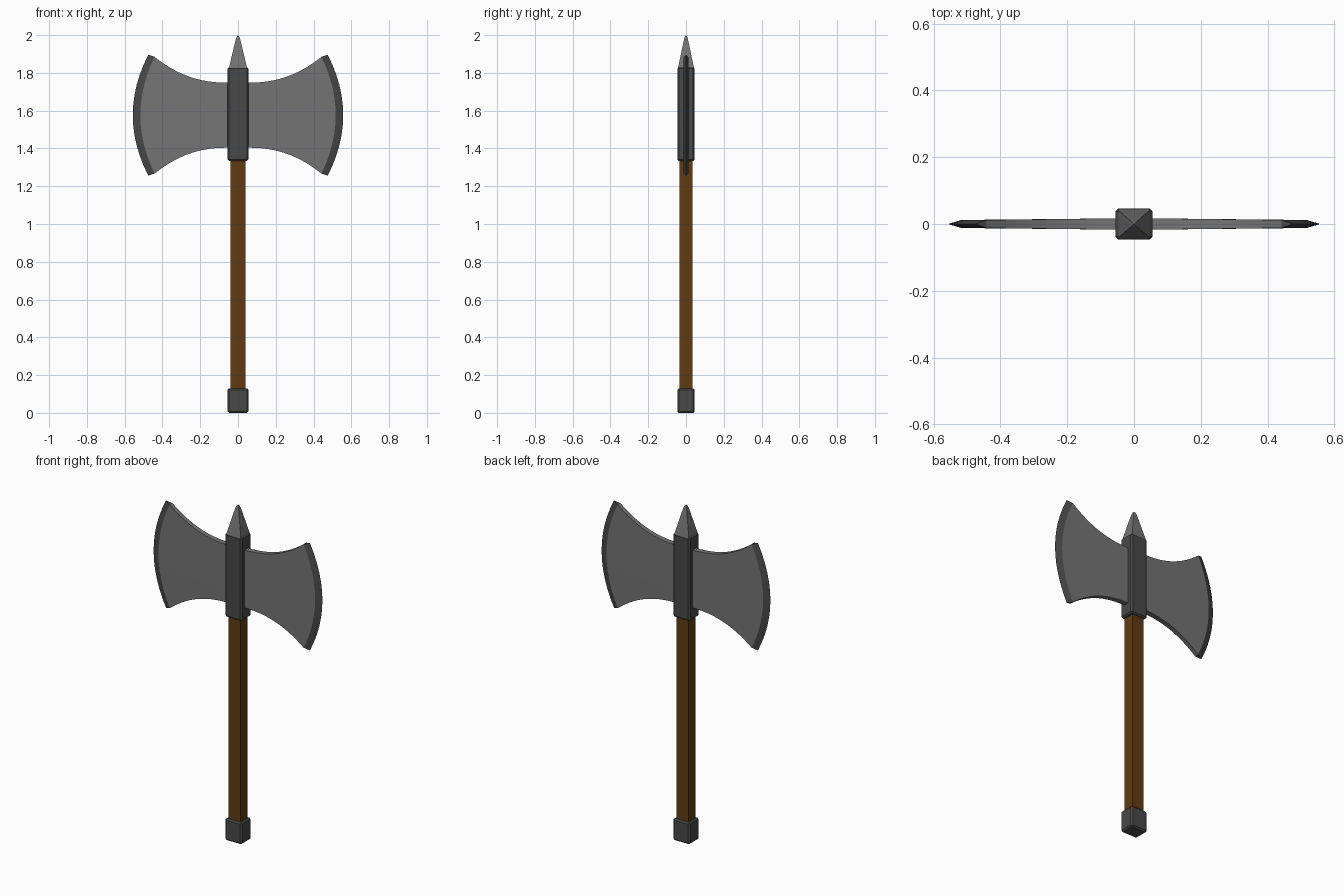
import bpy, bmesh, math

if "Cube" in bpy.data.objects:
    bpy.data.objects.remove(bpy.data.objects["Cube"])


def material(name, rgb):
    m = bpy.data.materials.new(name)
    m.diffuse_color = (*rgb, 1)
    m.use_nodes = True
    m.node_tree.nodes["Principled BSDF"].inputs["Base Color"].default_value = m.diffuse_color
    return m


STEEL = material("light steel", (0.175, 0.175, 0.175))
DARK = material("dark steel", (0.065, 0.065, 0.065))
WOOD = material("brown wood", (0.117, 0.044, 0.006))


def finish(name, bm, mats):
    bmesh.ops.recalc_face_normals(bm, faces=bm.faces[:])
    me = bpy.data.meshes.new(name)
    bm.to_mesh(me)
    bm.free()
    ob = bpy.data.objects.new(name, me)
    bpy.context.collection.objects.link(ob)
    for m in mats:
        me.materials.append(m)
    return ob


def block(name, hx, hy, z0, z1, mat, bevel=0.0):
    bm = bmesh.new()
    bmesh.ops.create_cube(bm, size=1)
    for v in bm.verts:
        v.co = (v.co.x * 2 * hx, v.co.y * 2 * hy, (z0 + z1) / 2 + v.co.z * (z1 - z0))
    ob = finish(name, bm, [mat])
    if bevel:
        b = ob.modifiers.new("bevel", 'BEVEL')
        b.width = bevel
        b.segments = 1
    return ob


# Shaft, pommel and head socket
block("handle", 0.039, 0.034, 0.08, 1.38, WOOD)
block("pommel", 0.055, 0.046, 0.0, 0.13, DARK, 0.008)
block("socket", 0.055, 0.046, 1.333, 1.83, DARK, 0.008)

# Top spike: four-sided, tapering in steps to a point
bm = bmesh.new()
rings = []
for r, z in [(0.048, 1.825), (0.034, 1.885), (0.021, 1.94), (0.011, 1.98), (0.005, 1.995)]:
    rings.append([bm.verts.new((sx * r, sy * r * 0.88, z))
                  for sx, sy in [(-1, -1), (1, -1), (1, 1), (-1, 1)]])
tip = bm.verts.new((0, 0, 2.0))
bm.faces.new(rings[0][::-1])
for a, b in zip(rings, rings[1:]):
    for i in range(4):
        j = (i + 1) % 4
        bm.faces.new((a[i], a[j], b[j], b[i]))
for i in range(4):
    bm.faces.new((rings[-1][i], rings[-1][(i + 1) % 4], tip))
finish("top_spike", bm, [STEEL])

# Double blade: flared body plus a dark ground cutting edge, mirrored in x
ROWS, COLS, ZC = 12, 10, 1.576


def blade_point(c, t):
    """x, half thickness and z at column c, row position t (-1..1)."""
    if c > COLS:
        return 0.557 - 0.082 * t * t, 0.0, ZC + 0.32 * t
    u = c / COLS
    x = 0.04 + (0.517 - 0.075 * t * t - 0.04) * u
    rim = 0.04 + 0.402 * u
    h = 0.172 + 0.137 * max(0, (rim - 0.05) / 0.392) ** 2.3
    return x, 0.017 - 0.005 * u, ZC + h * t


bm = bmesh.new()
sides = []
for s in (-1, 1):
    grid = []
    for c in range(COLS + 2):
        col = []
        for r in range(ROWS + 1):
            x, th, z = blade_point(c, 2 * r / ROWS - 1)
            col.append(bm.verts.new((x, s * th, z)) if s < 0 or c <= COLS
                       else sides[0][c][r])
        grid.append(col)
    sides.append(grid)
    for c in range(COLS + 1):
        for r in range(ROWS):
            f = bm.faces.new((grid[c][r], grid[c + 1][r], grid[c + 1][r + 1], grid[c][r + 1]))
            f.material_index = 1 if c == COLS else 0
# Upper and lower rims join the two sides
f0, f1 = sides
for r in (0, ROWS):
    for c in range(COLS):
        bm.faces.new((f0[c][r], f0[c + 1][r], f1[c + 1][r], f1[c][r]))
    f = bm.faces.new((f0[COLS][r], f0[COLS + 1][r], f1[COLS][r]))
    f.material_index = 1
# Root cap, hidden inside the socket
for r in range(ROWS):
    bm.faces.new((f0[0][r], f0[0][r + 1], f1[0][r + 1], f1[0][r]))
blade = finish("blades", bm, [STEEL, DARK])
bpy.context.view_layer.objects.active = blade
blade.select_set(True)
bpy.ops.object.shade_smooth_by_angle(angle=math.radians(12))
mir = blade.modifiers.new("mirror", 'MIRROR')
mir.use_axis[0] = True
mir.use_mirror_merge = False
